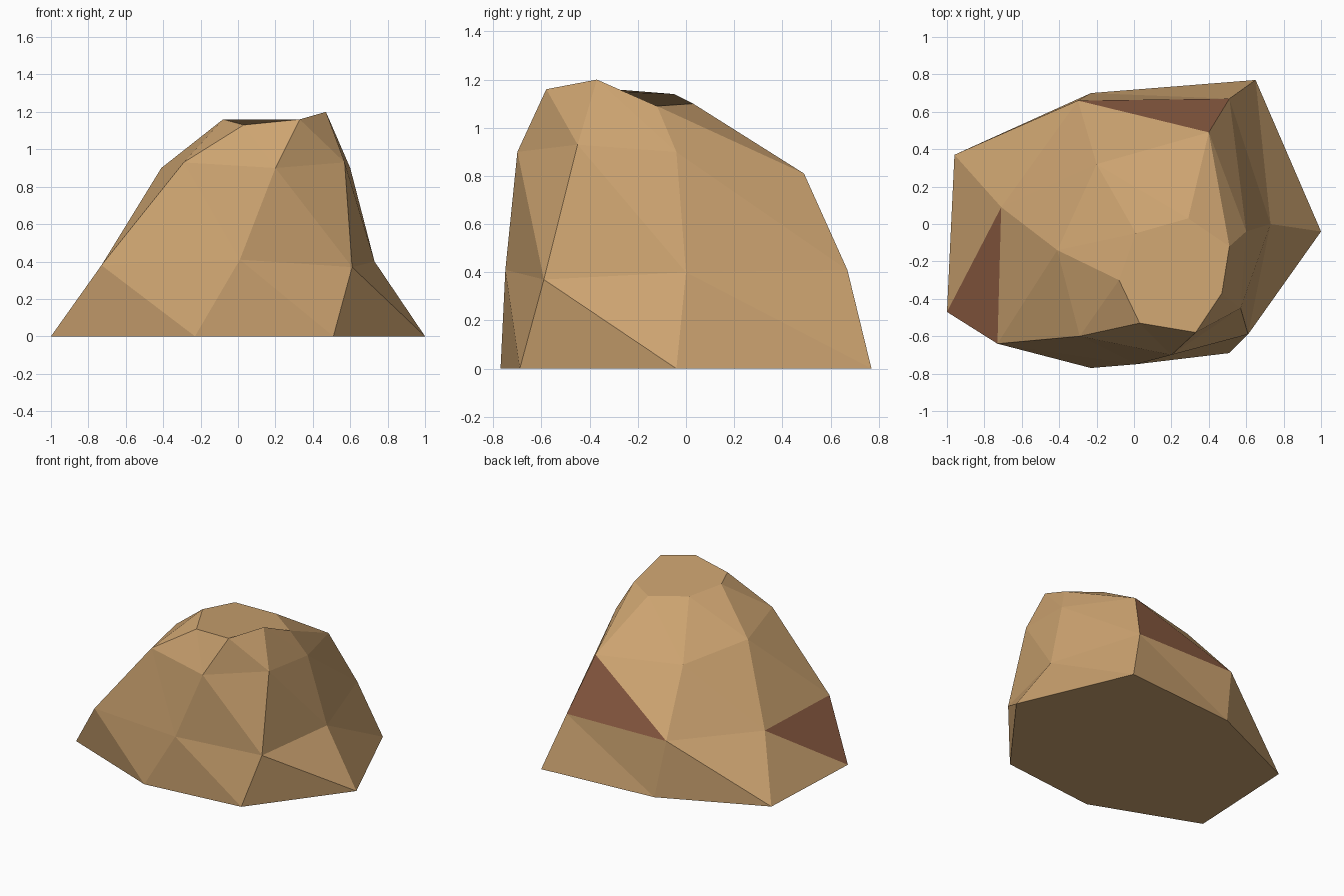
import bpy
import bmesh

default_cube = bpy.data.objects.get("Cube")
if default_cube:
    bpy.data.objects.remove(default_cube, do_unlink=True)


def make_material(name, colour):
    material = bpy.data.materials.new(name)
    material.use_nodes = True
    material.diffuse_color = (*colour, 1)
    shader = material.node_tree.nodes["Principled BSDF"]
    shader.inputs["Base Color"].default_value = (*colour, 1)
    shader.inputs["Roughness"].default_value = 1
    return material


# Seven-cornered rings from the ground up to the summit
foot = [(-1, -.47, 0), (-.23, -.77, 0), (.51, -.69, 0), (1, -.04, 0),
        (.65, .77, 0), (-.23, .7, 0), (-.96, .37, 0)]
belly = [(-.73, -.64, .38), (.01, -.75, .41), (.61, -.59, .37), (.73, 0, .4),
         (.51, .67, .41), (-.3, .66, .42), (-.71, .09, .39)]
shoulder = [(-.29, -.6, .93), (.2, -.7, .9), (.57, -.45, .93), (.6, -.04, .9),
            (.4, .49, .81), (-.2, .32, .83), (-.41, -.14, .9)]
summit = [(.03, -.53, 1.13), (.33, -.58, 1.16), (.47, -.37, 1.2), (.51, -.12, 1.09),
          (.29, .03, 1.1), (.01, -.05, 1.14), (-.08, -.3, 1.16)]

bm = bmesh.new()
foot, belly, shoulder, summit = [
    [bm.verts.new(point) for point in ring] for ring in (foot, belly, shoulder, summit)]


def facet_band(lower, upper, upper_leads):
    """Join two rings with triangles; returns the triangles that point down and up."""
    down, up = [], []
    count = len(lower)
    for k in range(count):
        n = (k + 1) % count
        if upper_leads:
            up.append(bm.faces.new((lower[k], lower[n], upper[k])))
            down.append(bm.faces.new((lower[n], upper[n], upper[k])))
        else:
            down.append(bm.faces.new((lower[k], upper[n], upper[k])))
            up.append(bm.faces.new((lower[k], lower[n], upper[n])))
    return down, up


# Faceted sides, with a flat underside and a tilted cap
low_down, low_up = facet_band(foot, belly, True)
mid_down, mid_up = facet_band(belly, shoulder, True)
facet_band(shoulder, summit, True)
bm.faces.new(summit)
bm.faces.new(list(reversed(foot)))

# Two exposed earthy facets: one at the back, one on the low side corner
low_down[-1].material_index = 1
mid_up[4].material_index = 1

bm.normal_update()
mesh = bpy.data.meshes.new("rock")
bm.to_mesh(mesh)
bm.free()
mesh.materials.append(make_material("sandstone tan", (.604, .366, .162)))
mesh.materials.append(make_material("earth brown", (.258, .105, .054)))

rock = bpy.data.objects.new("rock", mesh)
bpy.context.collection.objects.link(rock)
